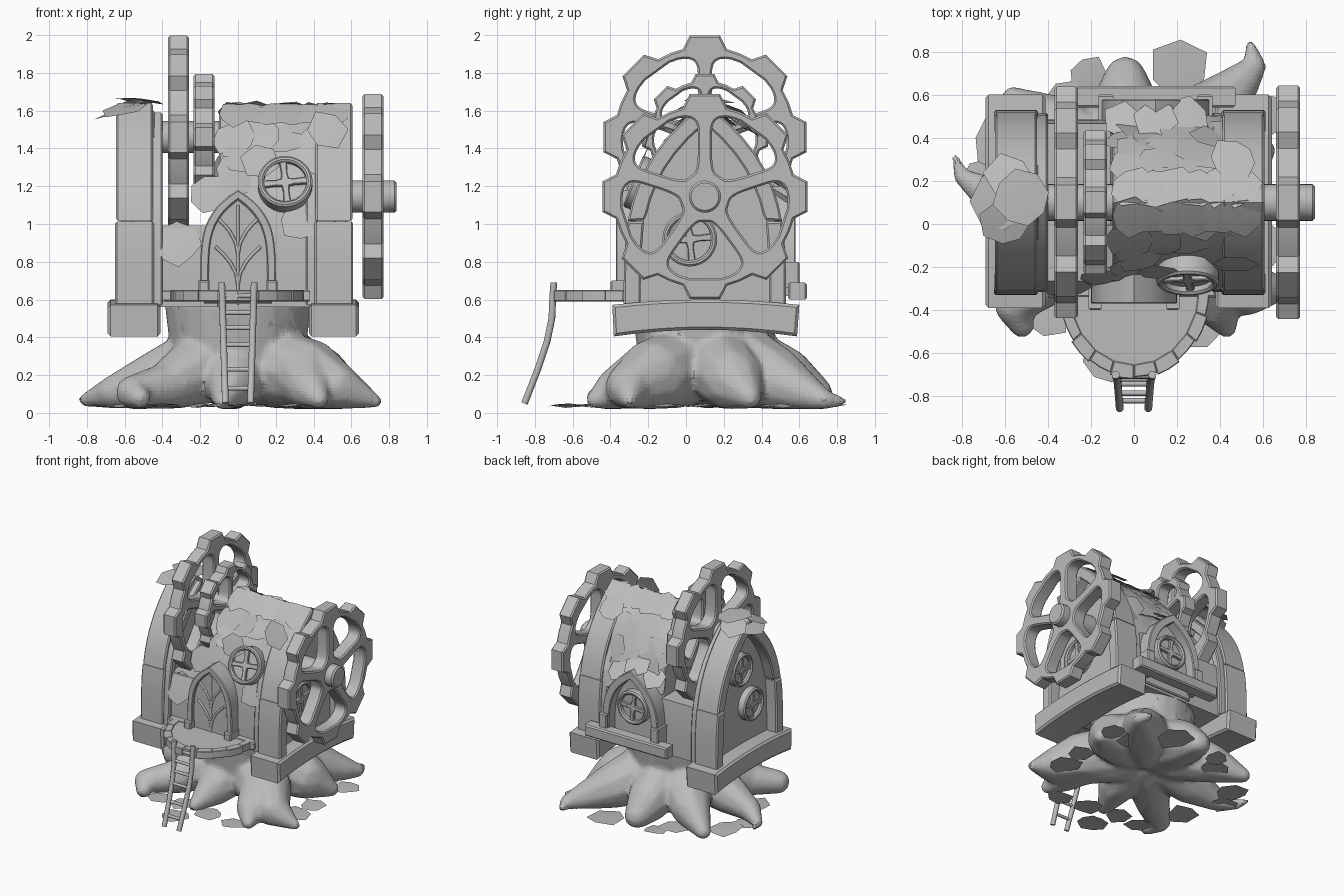
import bpy, bmesh, math, random
from mathutils import Vector, Matrix

if "Cube" in bpy.data.objects:
    bpy.data.objects.remove(bpy.data.objects["Cube"])

random.seed(4)
CY = 0.1                       # centre line of the house in y
P = 3.4                        # roundness of the house arch
grey = bpy.data.materials.new("plain grey")
grey.diffuse_color = (0.5, 0.5, 0.5, 1)
grey.use_nodes = True
grey.node_tree.nodes["Principled BSDF"].inputs["Base Color"].default_value = grey.diffuse_color

# local (u, v, depth) frames: SIDE looks along x, FRONT along y, FLAT along z
SIDE = Matrix(((0, 0, 1), (1, 0, 0), (0, 1, 0)))
FRONT = Matrix(((1, 0, 0), (0, 0, -1), (0, 1, 0)))
FLAT = Matrix.Identity(3)


def finish(ob, angle=30):
    bpy.ops.object.select_all(action='DESELECT')
    bpy.context.view_layer.objects.active = ob
    ob.select_set(True)
    if ob.type == 'CURVE':
        bpy.ops.object.convert(target='MESH')
        ob = bpy.context.object
    ob.data.materials.clear()
    ob.data.materials.append(grey)
    bpy.ops.object.shade_smooth_by_angle(angle=math.radians(angle))
    return ob


def curve(name, loops, closed, kind):
    cu = bpy.data.curves.new(name, 'CURVE')
    cu.dimensions = kind
    for pts in loops:
        sp = cu.splines.new('POLY')
        sp.points.add(len(pts) - 1)
        for p, q in zip(sp.points, pts):
            p.co = (*q, 1) if len(q) == 3 else (*q, 0, 1)
        sp.use_cyclic_u = closed
    ob = bpy.data.objects.new(name, cu)
    bpy.context.collection.objects.link(ob)
    return ob, cu


def plate(name, loops, axis, lo, hi, bevel=0.008, origin=(0, 0, 0)):
    """Flat outline (inner loops are holes) extruded from lo to hi along its axis."""
    ob, cu = curve(name, loops, True, '2D')
    cu.fill_mode = 'BOTH'
    cu.extrude = abs(hi - lo) / 2 - bevel
    cu.bevel_depth, cu.bevel_resolution, cu.offset = bevel, 0, -bevel
    mid = (lo + hi) / 2 * Vector([abs(c) for c in axis @ Vector((0, 0, 1))])
    ob.matrix_world = Matrix.Translation(Vector(origin) + mid) @ axis.to_4x4()
    return finish(ob)


def tube(name, paths, r):
    ob, cu = curve(name, paths, False, '3D')
    cu.bevel_depth, cu.bevel_resolution, cu.use_fill_caps = r, 2, True
    return finish(ob, 50)


def circle(u, v, r, n=28):
    return [(u + r * math.cos(2 * math.pi * i / n), v + r * math.sin(2 * math.pi * i / n)) for i in range(n)]


def arch(c, hw, z0, z1, p=P, n=12):
    """Pointed arch from left foot over the apex to the right foot."""
    left = [(c - hw * (1 - (i / n) ** p), z0 + (z1 - z0) * i / n) for i in range(n + 1)]
    return left + [(2 * c - u, v) for u, v in reversed(left[:-1])]


def rect(u0, u1, v0, v1):
    return [(u0, v0), (u1, v0), (u1, v1), (u0, v1)]


def gear(name, z, r, x0, x1):
    s, outline, holes = r / 0.545, [], []
    for k in range(8):
        for d, rad in ((-22.5, .485), (-14, .485), (-8.5, .548), (8.5, .548), (14, .485)):
            a = math.radians(90 + 45 * k + d)
            outline.append((CY + s * rad * math.cos(a), z + s * rad * math.sin(a)))
    for k in range(5):
        hole = []
        for i in range(36):
            t = 2 * math.pi * (i + .5) / 36
            c, q = math.cos(t), math.sin(t)
            rad = .287 + .153 * math.copysign(abs(c) ** .45, c)
            half = math.radians(36) - math.asin(.037 / rad)
            a = math.radians(126 + 72 * k) + half * math.copysign(abs(q) ** .45, q)
            hole.append((CY + s * rad * math.cos(a), z + s * rad * math.sin(a)))
        holes.append(hole)
    plate(name, [outline] + holes, SIDE, x0, x1, 0.01)


def round_window(name, u, v, r, axis, lo, hi, origin=(0, 0, 0)):
    mid, t = (lo + hi) / 2, (hi - lo) / 4
    plate(name + "_ring", [circle(u, v, r), circle(u, v, r * .78)], axis, lo, hi, .01, origin)
    plate(name + "_glass", [circle(u, v, r * .82)], axis, mid - t * .6, mid + t * .6, .002, origin)
    cross = []
    for k in range(4):         # flared four-arm cross
        for d, rad in ((-math.pi / 4, .2), (-.3, .36), (-.16, .82), (.16, .82), (.3, .36)):
            a = k * math.pi / 2 + .1 + d
            cross.append((u + r * rad * math.cos(a), v + r * rad * math.sin(a)))
    plate(name + "_cross", [cross], axis, mid - t * 1.4, mid + t * 1.4, .004, origin)


def leaf(name, pos, normal, r, thick=0.01):
    """Irregular thin plate facing along normal."""
    n = random.choice((6, 7, 8))
    bm = bmesh.new()
    vs = []
    for i in range(n):
        a = 2 * math.pi * i / n
        q = r * random.uniform(.8, 1.12)
        vs.append(bm.verts.new((q * math.cos(a), q * math.sin(a), -.008 * (i % 2))))
    c = bm.verts.new((0, 0, .01))
    top = [bm.faces.new((vs[i], vs[(i + 1) % n], c)) for i in range(n)]
    bmesh.ops.solidify(bm, geom=top, thickness=thick)
    me = bpy.data.meshes.new(name)
    bm.to_mesh(me)
    bm.free()
    ob = bpy.data.objects.new(name, me)
    bpy.context.collection.objects.link(ob)
    rot = Vector(normal).to_track_quat('Z', 'Y').to_matrix().to_4x4()
    ob.matrix_world = Matrix.Translation(pos) @ rot @ Matrix.Rotation(random.uniform(0, 6.3), 4, 'Z')
    finish(ob, 40)


# stump with spreading roots, merged into one skin; each root is (x, y, z, radius) stations
roots = [
    [(-.1, .1, .3, .22), (-.42, .1, .18, .16), (-.66, .13, .11, .09), (-.8, .22, .07, .04), (-.83, .31, .07, .02)],
    [(-.12, 0, .27, .22), (-.38, -.24, .14, .13), (-.56, -.38, .11, .09), (-.52, -.47, .08, .06)],
    [(.15, 0, .25, .22), (.36, -.16, .2, .2), (.52, -.3, .14, .13), (.73, -.3, .06, .035)],
    [(.36, -.16, .2, .2), (.38, -.36, .13, .12), (.43, -.48, .07, .05)],
    [(.15, .15, .28, .22), (.42, .24, .18, .18), (.6, .34, .08, .06)],
    [(.12, .25, .27, .23), (.3, .46, .18, .18), (.48, .64, .1, .1), (.56, .73, .07, .055), (.54, .83, .06, .025)],
    [(-.03, .25, .28, .22), (-.04, .52, .18, .17), (-.04, .68, .1, .1)],
    [(-.15, .25, .27, .22), (-.36, .45, .16, .15), (-.56, .58, .07, .06)],
    [(0, 0, .27, .22), (-.03, -.22, .16, .15), (-.08, -.44, .06, .05)]]
bm = bmesh.new()
for path in roots:
    for a, b in zip(path, path[1:]):
        for i in range(9):
            p = Vector(a).lerp(Vector(b), i / 8)
            bmesh.ops.create_icosphere(bm, subdivisions=2, radius=p[3], matrix=Matrix.Translation(p.xyz))
bmesh.ops.create_cone(bm, cap_ends=True, segments=24, radius1=.34, radius2=.39, depth=.42,
                      matrix=Matrix.Translation((0, CY, .38)))
for v in bm.verts:
    v.co.z = max(v.co.z, .02)
me = bpy.data.meshes.new("stump_roots")
bm.to_mesh(me)
bm.free()
stump = bpy.data.objects.new("stump_roots", me)
bpy.context.collection.objects.link(stump)
rm = stump.modifiers.new("merge", 'REMESH')
rm.mode, rm.voxel_size = 'VOXEL', .018
sm = stump.modifiers.new("soften", 'SMOOTH')
sm.iterations = 6
finish(stump, 70)

# bark flakes on the neck and flat leaves lying around the roots
for i in range(14):
    a = 2 * math.pi * i / 14
    leaf("bark_flake", (.365 * math.cos(a), CY + .365 * math.sin(a), .46 + .05 * (i % 2)),
         (math.cos(a), math.sin(a), -.2), .11, .02)
for x, y, r in ((.21, .73, .155), (-.21, .69, .09), (-.12, -.62, .11), (.05, -.46, .11), (.3, -.5, .1),
                (.58, -.1, .13), (.6, .1, .1), (-.55, -.1, .13), (-.62, .38, .13), (-.4, -.43, .1),
                (.42, .5, .12), (-.3, .57, .12), (-.7, .2, .1), (.62, .5, .1), (-.2, -.42, .1)):
    leaf("ground_leaf", (x, y, .04), (random.uniform(-.06, .06), random.uniform(-.06, .06), 1), r, .02)

# house shell: tall right part, low left part that leaves the gear slot open
shell = arch(CY, .385, .56, 1.6)
plate("house_shell", [shell], SIDE, -.1, .45)
plate("house_low_shell", [[(u, min(v, 1.0)) for u, v in shell if v < 1.08]], SIDE, -.43, -.1)
plate("house_floor", [rect(-.45, .45, -.27, .47)], FLAT, .56, .6)

# end walls, arch frames with a seam, base beams
outer, inner = arch(CY, .43, .57, 1.64), arch(CY, .34, .57, 1.53)
cut, n = 5, len(outer)
for side, name in ((-1, "left"), (1, "right")):
    off = -.04 if side < 0 else 0

    def span(a, b):
        return sorted((side * a + off, side * b + off))
    plate(name + "_end_wall", [arch(CY, .4, .57, 1.6)], SIDE, *span(.4, .52))
    plate(name + "_inner_rib", [arch(CY, .415, .57, 1.59) + arch(CY, .36, .57, 1.5)[::-1]], SIDE, *span(.36, .42))
    top = outer[cut:n - cut] + [(2 * CY - inner[5][0], 1.02)] + inner[6:n - 6][::-1] + [(inner[5][0], 1.02)]
    plate(name + "_arch_frame", [top], SIDE, *span(.41, .605), .01)
    leg = outer[:cut] + [(outer[cut][0], 1.012), (inner[cut][0], 1.012)] + inner[:cut][::-1]
    plate(name + "_frame_legs", [leg, [(2 * CY - u, v) for u, v in leg]], SIDE, *span(.405, .61), .01)
    bow = [(-.39 + .99 * i / 8, .035 * (1 - ((i - 4) / 4) ** 2)) for i in range(9)]
    beam = [(u * .98, .405 + v) for u, v in bow] + [(u, .572 + v * .8) for u, v in reversed(bow)]
    plate(name + "_base_beam", [beam], SIDE, *((.375, .64) if side > 0 else (-.69, -.41)), .015)
round_window("right_window", .02, .92, .145, SIDE, .48, .58)
round_window("left_window_low", 0, .9, .13, SIDE, -.62, -.54)
round_window("left_window_high", .14, 1.23, .13, SIDE, -.62, -.54)
TILT = Matrix.Rotation(math.radians(-22), 3, 'X') @ FRONT
round_window("front_window", 0, 0, .145, TILT, -.05, .05, (.25, -.235, 1.21))

# gears and axles
gear("right_gear", 1.145, .545, .66, .77)
gear("large_left_gear", 1.46, .54, -.37, -.26)
gear("small_left_gear", 1.46, .335, -.235, -.125)
plate("right_axle", [circle(CY, 1.145, .085)], SIDE, .5, .84, .012)
plate("left_axle", [circle(CY, 1.46, .085)], SIDE, -.5, -.05, .012)

# front entrance with arched frame, door and branching ironwork
plate("front_dormer", [arch(0, .18, .58, 1.14, 4.6)], FRONT, -.33, 0)
plate("front_door_frame", [arch(0, .2, .63, 1.18, 4.6, 18) + arch(0, .155, .63, 1.13, 4.6, 18)[::-1]],
      FRONT, -.37, -.2, .006)
plate("front_door", [arch(0, .165, .6, 1.13, 4.6)], FRONT, -.345, -.25, .004)
plate("door_feet", [rect(s * .18 - .03, s * .18 + .03, .62, .7) for s in (-1, 1)], FRONT, -.4, -.28)
branches = [[(0, -.347, .64), (0, -.347, 1.1)]]
for s in (-1, 1):
    for z in (.68, .84):
        branches.append([(s * .12 * t ** 2, -.347, z + .2 * t) for t in (0, .3, .6, .8, 1)])
tube("door_branches", branches, .009)

# back dormer with window and sill beam
plate("back_dormer", [arch(.1, .22, .58, 1.15, 4)], FRONT, .2, .5)
plate("back_dormer_frame", [arch(.1, .25, .62, 1.2, 4, 18) + arch(.1, .19, .62, 1.13, 4, 18)[::-1]],
      FRONT, .42, .58, .006)
plate("back_frame_feet", [rect(.1 + s * .23 - .035, .1 + s * .23 + .035, .66, .8) for s in (-1, 1)], FRONT, .46, .6)
round_window("back_window", .1, .89, .135, FRONT, .46, .56)
plate("back_sill_beam", [rect(-.27, .47, .6, .69)], FRONT, .54, .64, .01)


# porch: rounded deck with an edge of blocks
def porch(i, k=1):
    a = math.pi * i / 10
    return (.35 * k * math.cos(a), -.3 - .41 * k * math.sin(a))


plate("porch_deck", [[porch(i, .96) for i in range(11)] + [(-.33, -.2), (.33, -.2)]], FLAT, .6, .645)
for i in range(10):
    k = 1 + .025 * (i % 2)
    plate("porch_edge_block", [[porch(i, k), porch(i + .5, k), porch(i + 1, k), porch(i + 1, .86), porch(i, .86)]],
          FLAT, .59, .65, .004)
plate("porch_ledge", [rect(-.4, .38, -.34, -.24)], FLAT, .59, .65)

# ladder
rail = [(-.70, .69), (-.706, .6), (-.71, .5), (-.735, .38), (-.785, .23), (-.855, .05)]
tube("ladder_rails", [[(s * (.065 + .03 * z), y, z) for y, z in rail] for s in (-1, 1)], .019)
rungs = [(-.705, .62), (-.708, .53), (-.72, .45), (-.742, .36), (-.785, .23), (-.82, .13)]
tube("ladder_rungs", [[(-.07, y, z), (.07, y, z)] for y, z in rungs], .012)

# leafy roof shingles following the arch on both slopes
for s in (-1, 1):
    for row in range(6):
        t = .5 + .44 * row / 5
        nor = Vector((0, s, .37 * P * t ** (P - 1))).normalized()
        base = Vector((0, CY + s * .385 * (1 - t ** P), .56 + 1.04 * t)) + nor * .02
        for k in range(4):
            x = -.02 + .13 * k + .05 * (row % 2)
            if s < 0 and (math.hypot(x - .25, base.z - 1.22) < .22 or t < .6 and abs(x) < .2):
                continue
            tilt = Vector((random.uniform(-.2, .2), 0, random.uniform(-.1, .15)))
            leaf("roof_leaf", base + Vector((x, 0, 0)), nor + tilt, .12)
for i, x in enumerate((-.01, .09, .19, .29, .39, .5)):
    for s in (-1, 1):
        leaf("ridge_leaf", (x, CY + s * .075, 1.585), (random.uniform(-.1, .1), s * .7, 1), .11)

# leaves over the back dormer, on the front wall, and on both end arches
for x, z in ((-.04, 1.15), (.1, 1.21), (.24, 1.16)):
    leaf("dormer_leaf", (x, .49, z), (x - .1, .6, 1), .12)
for x, y, z, r in ((-.32, -.3, .89, .12), (-.14, -.25, 1.16, .11), (.34, -.28, 1.02, .12), (.47, -.19, 1.5, .11),
                   (.12, -.23, 1.33, .1)):
    leaf("wall_leaf", (x, y, z), (0, -1, .35), r)
for x, y, z, r, nx in ((-.62, .1, 1.61, .14, -.4), (-.52, .12, 1.655, .13, .1), (-.58, .22, 1.62, .12, -.15),
                       (-.6, .0, 1.61, .12, -.2), (.46, .3, 1.52, .12, 0)):
    leaf("arch_top_leaf", (x, y, z), (nx, (y - CY) * 3, 1), r)
